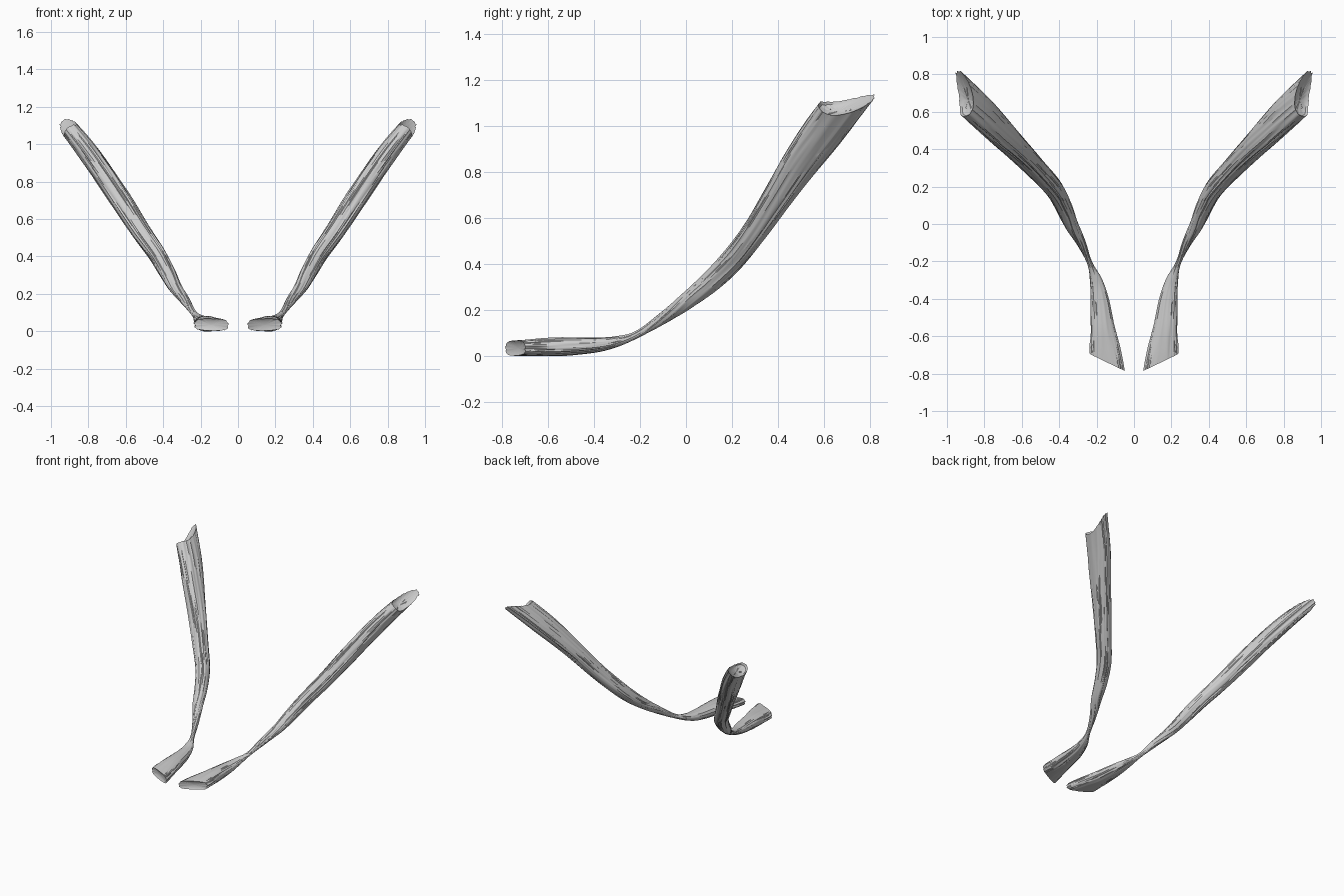
import bpy, bmesh, math
from mathutils import Vector, noise

if "Cube" in bpy.data.objects:
    bpy.data.objects.remove(bpy.data.objects["Cube"])

SEG, STEPS = 72, 9

# stations along one strap: x, y, z, half width, half thickness
STATIONS = [
    (.142, -.74, .035, .083, .032),
    (.153, -.66, .038, .077, .036),
    (.168, -.55, .041, .064, .040),
    (.184, -.40, .048, .048, .033),
    (.204, -.30, .064, .032, .023),
    (.236, -.21, .096, .014, .015),
    (.283, -.10, .165, .023, .024),
    (.337, .00, .237, .034, .034),
    (.380, .10, .318, .043, .042),
    (.436, .20, .417, .049, .046),
    (.525, .30, .545, .053, .051),
    (.622, .40, .695, .062, .056),
    (.723, .50, .845, .078, .056),
    (.820, .60, .980, .088, .054),
    (.922, .695, 1.108, .093, .048),
]
LAST = len(STATIONS) - 1


def smoothstep(a, b, v):
    v = min(1, max(0, (v - a) / (b - a)))
    return v * v * (3 - 2 * v)


def sample(u):
    """Catmull-Rom interpolation of the station values."""
    i = min(int(u), LAST - 1)
    f = u - i
    pick = lambda k: STATIONS[min(LAST, max(0, k))]
    return [.5 * (2 * b + (c - a) * f + (2 * a - 5 * b + 4 * c - d) * f * f
                  + (3 * b - a - 3 * c + d) * f ** 3)
            for a, b, c, d in zip(pick(i - 1), pick(i), pick(i + 1), pick(i + 2))]


def ring(u, scale=1.0, sink=0.0):
    """One cross-section; the wide side twists at the thin tendon."""
    x, y, z, wide, thin = sample(u)
    tangent = (Vector(sample(min(LAST, u + .05))[:3])
               - Vector(sample(max(0, u - .05))[:3])).normalized()
    ref = Vector((-1, 0, 0)).lerp(Vector((0, 1, 0)), smoothstep(3.5, 7.5, u))
    w = (ref - tangent * ref.dot(tangent)).normalized()
    n = tangent.cross(w)
    front, back = smoothstep(2, 0, u), smoothstep(LAST - 2, LAST, u)
    power = .85 - .2 * front
    pts = []
    for k in range(SEG):
        a = 2 * math.pi * k / SEG
        c, s = math.cos(a), math.sin(a)
        # fibre ridges running lengthwise
        fibre = (.07 * noise.noise(Vector((c * 6, s * 6, u * .35)))
                 + .05 * noise.noise(Vector((c * 14, s * 14, u * .6 + 7))))
        r = scale * (1 + fibre)
        cw = math.copysign(abs(c) ** power, c) * r
        sn = math.copysign(abs(s) ** power, s) * r
        # slanted, ragged cut at both ends
        slide = -.055 * front * cw
        slide += back * (.08 * cw - .045 * (1 - min(1, cw * cw)) + .03 * fibre)
        pts.append(Vector((x, y, z)) + w * wide * cw + n * thin * sn
                   + tangent * (slide + sink))
    return pts


def strap_muscle(name):
    # hollowed front face, body, hollowed back face
    rings = [ring(0, sc, sk) for sc, sk in ((.04, .012), (.5, .01), (.85, .004))]
    rings += [ring(i / STEPS) for i in range(LAST * STEPS + 1)]
    rings += [ring(LAST, sc, sk) for sc, sk in ((.85, -.012), (.5, -.02), (.04, -.022))]
    bm = bmesh.new()
    loops = [[bm.verts.new(p) for p in pts] for pts in rings]
    for a, b in zip(loops, loops[1:]):
        for k in range(SEG):
            j = (k + 1) % SEG
            bm.faces.new((a[k], a[j], b[j], b[k]))
    bm.faces.new(loops[0])
    bm.faces.new(loops[-1])
    # rest the underside on the ground
    for v in bm.verts:
        v.co.z = max(v.co.z, 0)
    bmesh.ops.recalc_face_normals(bm, faces=bm.faces)
    mesh = bpy.data.meshes.new(name)
    bm.to_mesh(mesh)
    bm.free()
    obj = bpy.data.objects.new(name, mesh)
    bpy.context.collection.objects.link(obj)
    bpy.context.view_layer.objects.active = obj
    obj.select_set(True)
    bpy.ops.object.shade_smooth_by_angle(angle=math.radians(35))
    return obj


# both sides
muscle = strap_muscle("strap_muscle_pair")
mirror = muscle.modifiers.new("mirror", 'MIRROR')
mirror.use_mirror_merge = False
